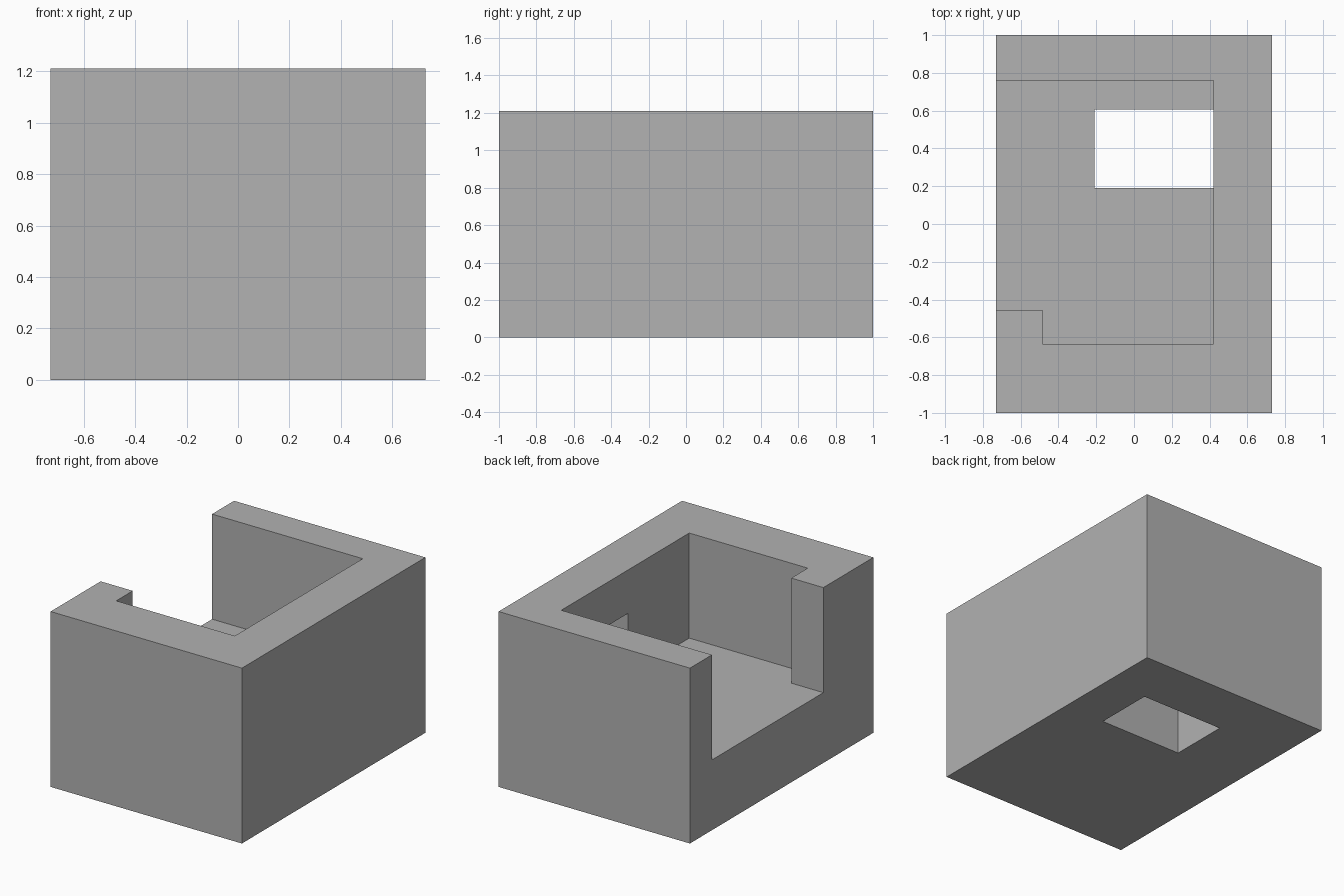
import bpy
import bmesh

cube = bpy.data.objects.get("Cube")
if cube:
    bpy.data.objects.remove(cube, do_unlink=True)

# Main dimensions
HALF_X, HALF_Y, HEIGHT = 0.73, 1.0, 1.21
FLOOR = 0.485
WALL_X = 0.42      # inner face of the closed side wall
BACK_Y = 0.76      # inner face of the back wall

# Plain grey
grey = bpy.data.materials.new("plain_grey")
grey.use_nodes = True
colour = (0.445, 0.445, 0.445, 1.0)
grey.diffuse_color = colour
grey.node_tree.nodes["Principled BSDF"].inputs["Base Color"].default_value = colour


def prism(name, outline, low, high):
    """Extrude an xy outline between two heights."""
    bm = bmesh.new()
    face = bm.faces.new([bm.verts.new((x, y, low)) for x, y in outline])
    result = bmesh.ops.extrude_face_region(bm, geom=[face])
    top = [v for v in result["geom"] if isinstance(v, bmesh.types.BMVert)]
    bmesh.ops.translate(bm, verts=top, vec=(0, 0, high - low))
    bmesh.ops.recalc_face_normals(bm, faces=bm.faces[:])
    mesh = bpy.data.meshes.new(name)
    bm.to_mesh(mesh)
    bm.free()
    mesh.materials.append(grey)
    obj = bpy.data.objects.new(name, mesh)
    bpy.context.collection.objects.link(obj)
    return obj


def rect(x0, x1, y0, y1):
    return [(x0, y0), (x1, y0), (x1, y1), (x0, y1)]


def cut(target, cutter):
    """Subtract the cutter, then discard it."""
    cutter.hide_render = True
    mod = target.modifiers.new(cutter.name, "BOOLEAN")
    mod.operation = "DIFFERENCE"
    mod.solver = "EXACT"
    mod.object = cutter
    bpy.context.view_layer.objects.active = target
    bpy.ops.object.modifier_apply(modifier=mod.name)
    bpy.data.objects.remove(cutter, do_unlink=True)


# Solid block
housing = prism("housing", rect(-HALF_X, HALF_X, -HALF_Y, HALF_Y), 0, HEIGHT)

# Open compartment, with a small return lip at its front corner
compartment = [(-1, -0.455), (-0.485, -0.455), (-0.485, -0.635),
               (WALL_X, -0.635), (WALL_X, BACK_Y), (-1, BACK_Y)]
cut(housing, prism("compartment_cutter", compartment, FLOOR, HEIGHT + 0.2))

# Recess in the closed side wall
cut(housing, prism("recess_cutter", rect(0.3, 0.62, 0.03, BACK_Y), FLOOR, 0.91))

# Rectangular opening through the floor
cut(housing, prism("floor_opening_cutter", rect(-0.21, WALL_X, 0.19, 0.605), -0.1, 0.6))
